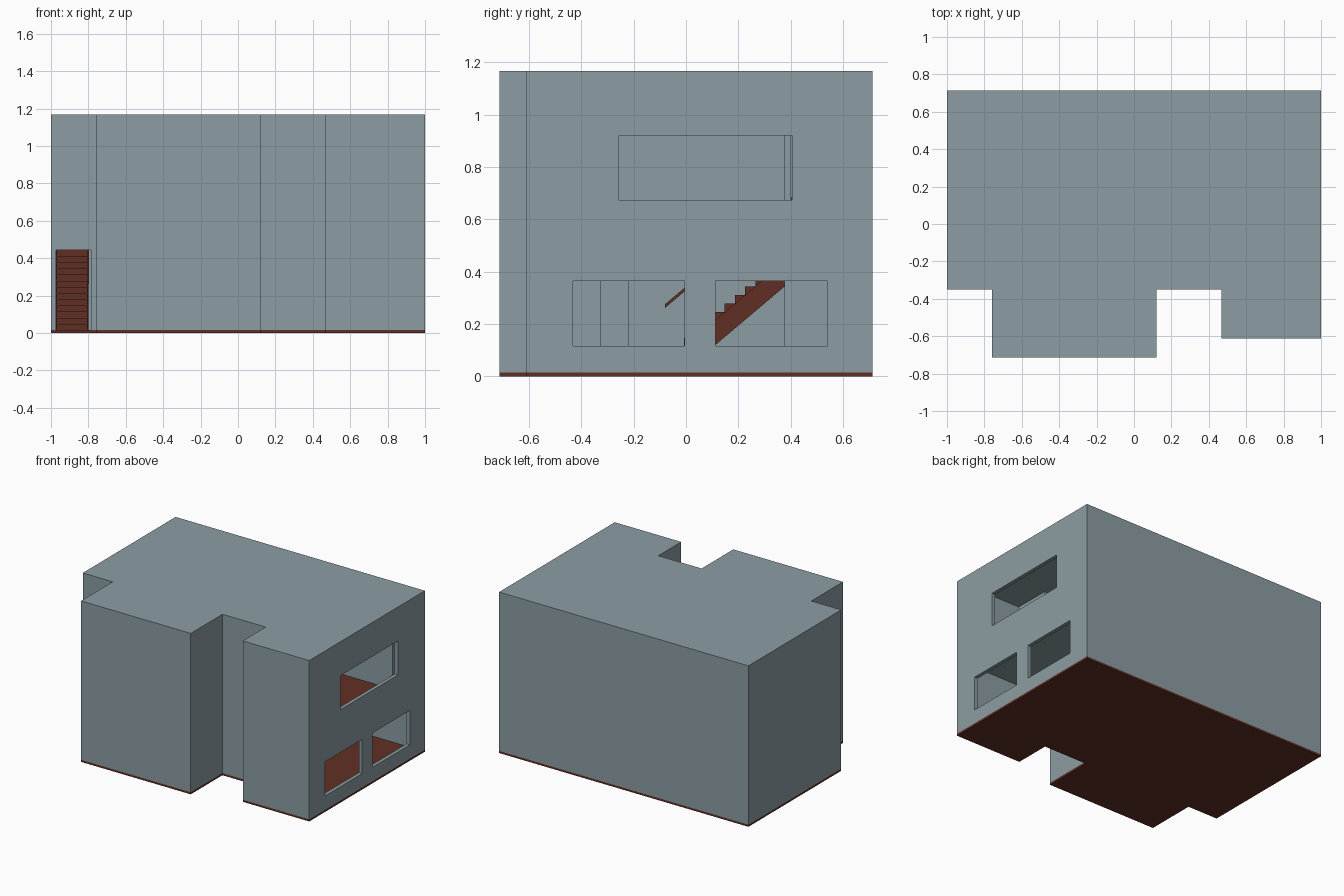
import bpy, bmesh

if "Cube" in bpy.data.objects:
    bpy.data.objects.remove(bpy.data.objects["Cube"])

def material(name, rgb):
    m = bpy.data.materials.new(name)
    m.diffuse_color = (*rgb, 1)
    m.use_nodes = True
    m.node_tree.nodes["Principled BSDF"].inputs["Base Color"].default_value = m.diffuse_color
    return m

GREY = material("wall_grey", (0.262, 0.337, 0.367))
BROWN = material("floor_brown", (0.12, 0.028, 0.018))

def to_object(name, bm, *mats):
    bmesh.ops.recalc_face_normals(bm, faces=bm.faces)
    me = bpy.data.meshes.new(name)
    bm.to_mesh(me)
    bm.free()
    ob = bpy.data.objects.new(name, me)
    bpy.context.collection.objects.link(ob)
    for m in mats:
        me.materials.append(m)
    return ob

def extrude(name, pts, vec, mat):
    """Extrude a closed loop of 3D points along a vector."""
    bm = bmesh.new()
    f = bm.faces.new([bm.verts.new(p) for p in pts])
    r = bmesh.ops.extrude_face_region(bm, geom=[f])
    bmesh.ops.translate(bm, vec=vec, verts=[v for v in r["geom"] if isinstance(v, bmesh.types.BMVert)])
    return to_object(name, bm, mat)

def slab(name, outline, z0, z1, mat):
    return extrude(name, [(x, y, z0) for x, y in outline], (0, 0, z1 - z0), mat)

def box(name, x0, x1, y0, y1, z0, z1, mat):
    return slab(name, [(x0, y0), (x1, y0), (x1, y1), (x0, y1)], z0, z1, mat)

def cut(ob, cutter):
    m = ob.modifiers.new("cut", "BOOLEAN")
    m.operation, m.solver, m.object = "DIFFERENCE", "EXACT", cutter
    bpy.context.view_layer.objects.active = ob
    bpy.ops.object.modifier_apply(modifier=m.name)
    bpy.data.objects.remove(cutter)

def inset(outline, t):
    """Offset an axis-aligned counter-clockwise outline inward."""
    out = []
    for i, (x, y) in enumerate(outline):
        n = [0, 0]
        for a, b in ((outline[i - 1], (x, y)), ((x, y), outline[(i + 1) % len(outline)])):
            dx, dy = b[0] - a[0], b[1] - a[1]
            length = abs(dx) + abs(dy)
            n[0] -= dy / length
            n[1] += dx / length
        out.append((x + n[0] * t, y + n[1] * t))
    return out

T = 0.026                       # wall thickness
BASE, MID, TOP = 0.015, 0.575, 1.167
plan = [(-1, 0.713), (-1, -0.35), (-0.76, -0.35), (-0.76, -0.713), (0.12, -0.713), (0.12, -0.35),
        (0.467, -0.35), (0.467, -0.612), (1, -0.612), (1, 0.713)]
inner = inset(plan, T)

# ground slab and roof
slab("ground_floor", plan, 0, BASE, BROWN)
slab("roof", plan, TOP - 0.017, TOP, GREY)

# outer walls with windows on the right and a doorway at the front left
walls = slab("outer_walls", plan, BASE, TOP - 0.017, GREY)
cut(walls, slab("room_cutter", inner, -0.1, 1.3, GREY))
for y0, y1, z0, z1 in ((-0.432, -0.006, 0.116, 0.364), (0.112, 0.54, 0.116, 0.364),
                       (-0.256, 0.404, 0.674, 0.92)):
    cut(walls, box("window_cutter", 0.9, 1.1, y0, y1, z0, z1, GREY))
cut(walls, box("door_cutter", -0.974, -0.785, -0.45, -0.25, BASE, 0.443, GREY))

# upper floor: brown on top, grey ceiling below, with a stairwell
upper = slab("upper_floor", inset(plan, T - 0.004), MID - 0.02, MID, GREY)
cut(upper, box("stairwell_cutter", -0.974, -0.785, -0.12, 0.55, 0.5, 0.65, GREY))
upper.data.materials.clear()
upper.data.materials.append(GREY)
upper.data.materials.append(BROWN)
for p in upper.data.polygons:
    p.material_index = 1 if p.normal.z > 0.5 else 0

# interior partitions
LOW = (BASE, MID - 0.02, GREY)
box("upper_partition", -0.78, 0.975, 0.376, 0.402, MID, TOP - 0.017, GREY)
box("lower_cross_partition", 0.1, 0.126, 0.376, 0.69, *LOW)
box("lower_long_partition", -0.6, 0.1, 0.376, 0.402, *LOW)
box("wing_partition", 0.1, 0.126, -0.33, -0.22, *LOW)

# staircase climbing toward the back along the left wall
COUNT = 17
Y0, RUN, RISE = -0.125, 0.039, (MID - BASE) / COUNT
S = RISE / RUN
Y1 = Y0 + COUNT * RUN
for i in range(COUNT):
    y, z = Y0 + i * RUN, BASE + (i + 1) * RISE
    box(f"step_{i + 1}", -0.97, -0.804, y, y + RUN + 0.004, max(BASE, z - RISE * 1.05), z, BROWN)
side = [(Y0, BASE), (Y0 + 0.095 / S, BASE), (Y1, MID - 0.095), (Y1, MID)]
for n, x in (("left", -0.974), ("right", -0.805)):
    extrude(f"{n}_stringer", [(x, y, z) for y, z in side], (0.007, 0, 0), BROWN)

# handrail
ya, yb, za = -0.08, 0.5, 0.262
rail = [(ya, za), (yb, za + S * (yb - ya)), (yb, za + S * (yb - ya) + 0.014), (ya, za + 0.014)]
extrude("handrail", [(-0.806, y, z) for y, z in rail], (0.009, 0, 0), BROWN)
